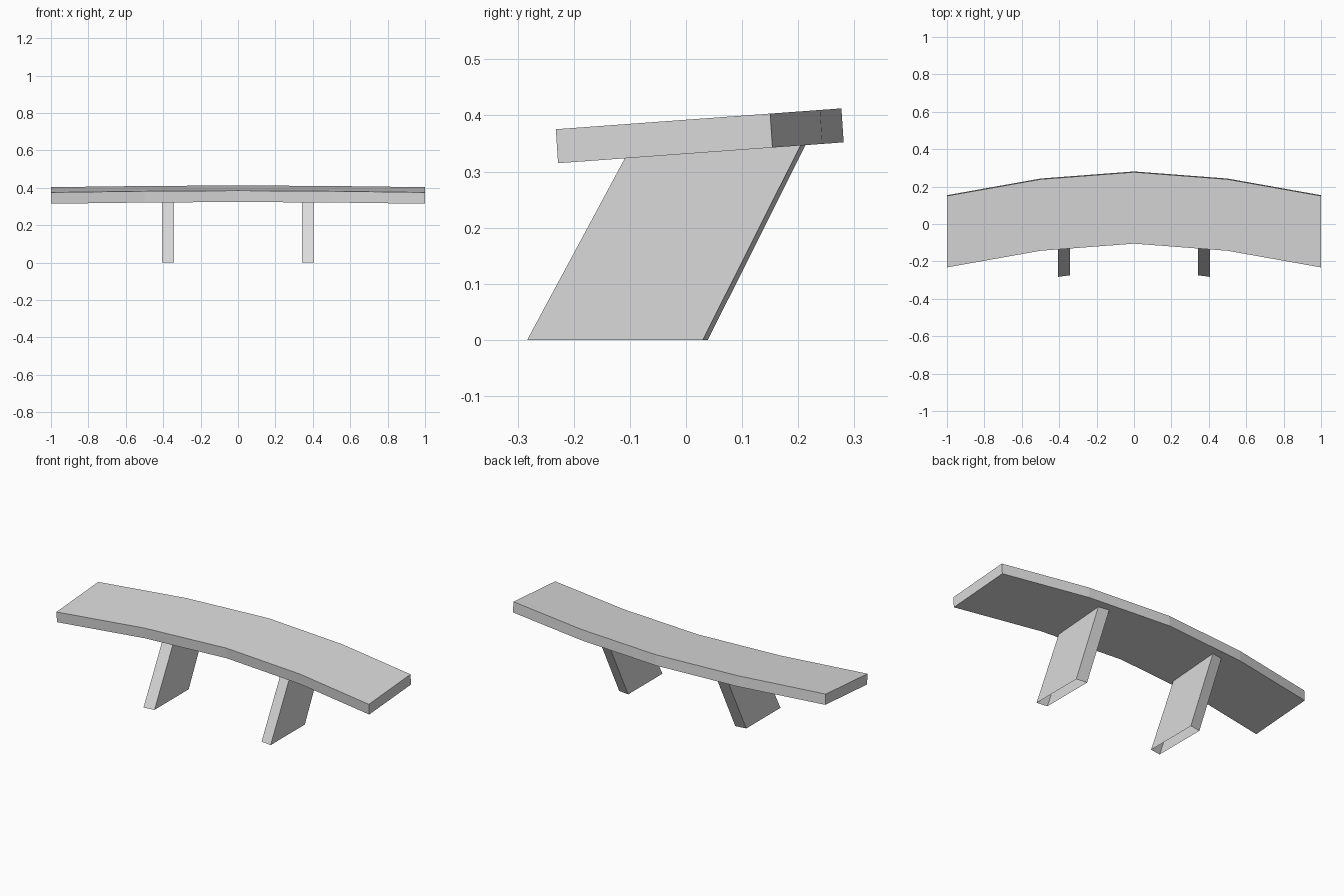
import bpy
import bmesh

# Remove the default object
cube = bpy.data.objects.get("Cube")
if cube:
    bpy.data.objects.remove(cube, do_unlink=True)

# Single plain grey material
grey = bpy.data.materials.new("light_grey")
grey.use_nodes = True
colour = (0.7, 0.7, 0.7, 1)
grey.diffuse_color = colour
grey.node_tree.nodes["Principled BSDF"].inputs["Base Color"].default_value = colour

SLOPE = 0.073


def underside(y):
    """Height of the tilted underside of the seat at depth y."""
    return 0.3315 + SLOPE * y


def loft(name, rings, capped):
    """Join rings of points into a flat-shaded shell, with optional end caps."""
    bm = bmesh.new()
    loops = [[bm.verts.new(p) for p in ring] for ring in rings]
    for a, b in zip(loops, loops[1:]):
        for i in range(len(a)):
            j = (i + 1) % len(a)
            bm.faces.new((a[i], a[j], b[j], b[i]))
    if capped:
        bm.faces.new(loops[0])
        bm.faces.new(loops[-1])
    bmesh.ops.recalc_face_normals(bm, faces=bm.faces)
    mesh = bpy.data.meshes.new(name)
    bm.to_mesh(mesh)
    bm.free()
    mesh.materials.append(grey)
    obj = bpy.data.objects.new(name, mesh)
    bpy.context.collection.objects.link(obj)
    return obj


# Curved seat: a tilted slab section swept along a bent line
def seat_section(x, back):
    front = back - 0.382
    lean, thick = 0.004, 0.0605
    return [(x, front, underside(front)),
            (x, back, underside(back)),
            (x, back - lean, underside(back) + thick),
            (x, front - lean, underside(front) + thick)]


bend = [(-1, 0.154), (-0.5, 0.243), (0, 0.281), (0.5, 0.243), (1, 0.154)]
loft("seat", [seat_section(x, back) for x, back in bend], True)

# Leaning hollow legs, open at the foot, slightly skewed to follow the bend
for name, side in (("left_leg", 1), ("right_leg", -1)):
    inner, outer = 0.343 * side, 0.407 * side

    def leg_ring(front, back, height):
        skew = 0.009
        plan = [(outer, front), (inner, front + skew),
                (inner, back + skew), (outer, back)]
        return [(x, y, height(y)) for x, y in plan]

    foot = leg_ring(-0.283, 0.030, lambda y: 0)
    top = leg_ring(-0.109, 0.204, underside)
    loft(name, [foot, top], False)
